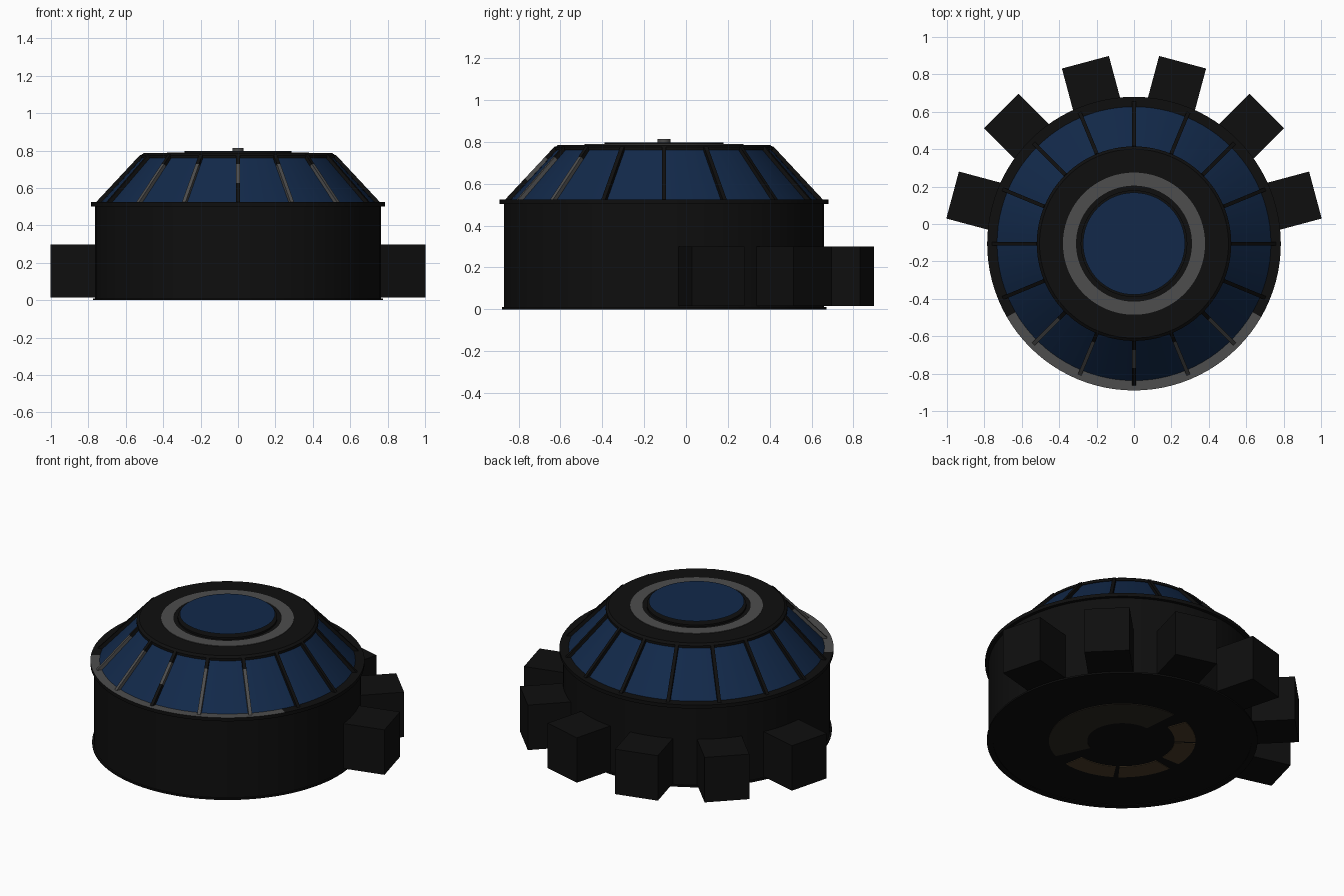
import bpy, bmesh, math
from mathutils import Matrix, Vector

if "Cube" in bpy.data.objects:
    bpy.data.objects.remove(bpy.data.objects["Cube"], do_unlink=True)

CENTRE = Vector((0, -0.105, 0))
SEG = 96


def material(name, rgb):
    m = bpy.data.materials.new(name)
    m.use_nodes = True
    m.diffuse_color = (*rgb, 1)
    m.node_tree.nodes["Principled BSDF"].inputs["Base Color"].default_value = (*rgb, 1)
    return m


black = material("black metal", (0.0045, 0.0045, 0.0045))
grey = material("grey metal", (0.075, 0.075, 0.075))
blue = material("blue glass", (0.006, 0.022, 0.068))
tan = material("tan plate", (0.07, 0.045, 0.022))
brown = material("dark brown plate", (0.024, 0.02, 0.014))


def finish(name, bm, *mats, smooth=True):
    mesh = bpy.data.meshes.new(name)
    bmesh.ops.recalc_face_normals(bm, faces=bm.faces)
    bm.to_mesh(mesh)
    bm.free()
    obj = bpy.data.objects.new(name, mesh)
    obj.location = CENTRE
    bpy.context.collection.objects.link(obj)
    for m in mats:
        mesh.materials.append(m)
    if smooth:
        bpy.ops.object.select_all(action="DESELECT")
        obj.select_set(True)
        bpy.context.view_layer.objects.active = obj
        bpy.ops.object.shade_smooth_by_angle(angle=math.radians(30))
    return obj


def lathe(name, profile, *mats, rule=None, start=0, end=360):
    """Spin an (r, z) profile about the axis; a partial spin gets end caps."""
    bm = bmesh.new()
    full = end - start == 360
    steps = max(4, round(SEG * (end - start) / 360))
    rings = []
    for i in range(steps if full else steps + 1):
        a = math.radians(start + (end - start) * i / steps)
        rings.append([bm.verts.new((r * math.cos(a), r * math.sin(a), z)) for r, z in profile])
    for i in range(steps):
        a, b = rings[i], rings[(i + 1) % len(rings)]
        for j in range(len(profile) - 1):
            bm.faces.new((a[j], b[j], b[j + 1], a[j + 1]))
    if not full:
        bm.faces.new(rings[0])
        bm.faces.new(rings[-1])
    bmesh.ops.remove_doubles(bm, verts=bm.verts, dist=1e-5)
    bm.normal_update()
    if rule:
        for f in bm.faces:
            f.material_index = rule(f)
    return finish(name, bm, *mats)


def ring(name, r0, r1, z0, z1, *mats, **kw):
    return lathe(name, [(r0, z0), (r1, z0), (r1, z1), (r0, z1), (r0, z0)], *mats, **kw)


def front_top(face):
    """Grey on the flat face of the front third of the rim."""
    c = face.calc_center_median()
    angle = math.degrees(math.atan2(c.y, c.x))
    return int(-150 < angle < -30 and abs(face.normal.z) > 0.9 and c.z > 0.515)


# Drum, its bottom lip and the rim under the windows
lathe("drum", [(0, 0.004), (0.765, 0.004), (0.765, 0.51), (0, 0.51)], black)
ring("bottom_lip", 0.74, 0.775, 0, 0.01, black)
ring("window_rim", 0.70, 0.785, 0.502, 0.524, black, grey, rule=front_top)

# Sloping glass and roof
lathe("sloping_glass", [(0.745, 0.51), (0.51, 0.765)], blue)
lathe("roof", [(0, 0.76), (0.52, 0.76), (0.52, 0.775), (0.505, 0.786), (0, 0.786)], black)
ring("roof_ring", 0.31, 0.38, 0.78, 0.789, grey)
lathe("roof_step", [(0, 0.78), (0.285, 0.78), (0.285, 0.797), (0, 0.797)], black)
lathe("skylight_post", [(0.03, 0.79), (0.03, 0.813), (0, 0.813)], grey)

# Paper-thin skylight disc on the post
bm = bmesh.new()
bmesh.ops.create_circle(bm, cap_ends=True, segments=SEG, radius=0.273,
                        matrix=Matrix.Translation((0, 0, 0.815)))
finish("skylight_disc", bm, blue, smooth=False)

# Window bars: the front ones are grey with dark ends
LOW, HIGH = Vector((0.75, 0, 0.515)), Vector((0.512, 0, 0.77))
slope = (HIGH - LOW).normalized()
bm = bmesh.new()
for i in range(16):
    angle = i * 22.5
    off = abs(angle - 270)
    if off < 1:
        parts = [(0, 0.4, 0), (0.4, 0.8, 1), (0.8, 1, 0)]
    elif off < 50:
        parts = [(0, 0.8, 1), (0.8, 1, 0)]
    else:
        parts = [(0, 1, 0)]
    turn = Matrix.Rotation(math.radians(angle), 4, "Z")
    tilt = slope.to_track_quat("Z", "Y").to_matrix().to_4x4()
    for t0, t1, index in parts:
        mid = LOW.lerp(HIGH, (t0 + t1) / 2)
        size = Matrix.Diagonal((0.02, 0.026, (HIGH - LOW).length * (t1 - t0), 1))
        made = bmesh.ops.create_cube(bm, size=1, matrix=turn @ Matrix.Translation(mid) @ tilt @ size)
        for v in made["verts"]:
            for f in v.link_faces:
                f.material_index = index
finish("window_bars", bm, black, grey, smooth=False)

# Blocks around the back half
for i in range(6):
    bm = bmesh.new()
    bmesh.ops.create_cube(bm, size=1, matrix=Matrix.Rotation(math.radians(15 + 30 * i), 4, "Z")
                          @ Matrix.Translation((0.852, 0, 0.157))
                          @ Matrix.Diagonal((0.304, 0.26, 0.284, 1)))
    finish(f"back_block_{i + 1}", bm, black, smooth=False)

# Thin plates on the underside
ring("underside_wide_plate", 0.2, 0.42, 0, 0.005, brown, start=-65, end=95)
for i, (a, b) in enumerate([(110, 142), (145, 180), (190, 233), (237, 280)]):
    ring(f"underside_arc_{i + 1}", 0.3, 0.42, 0, 0.005, tan, start=a, end=b)
